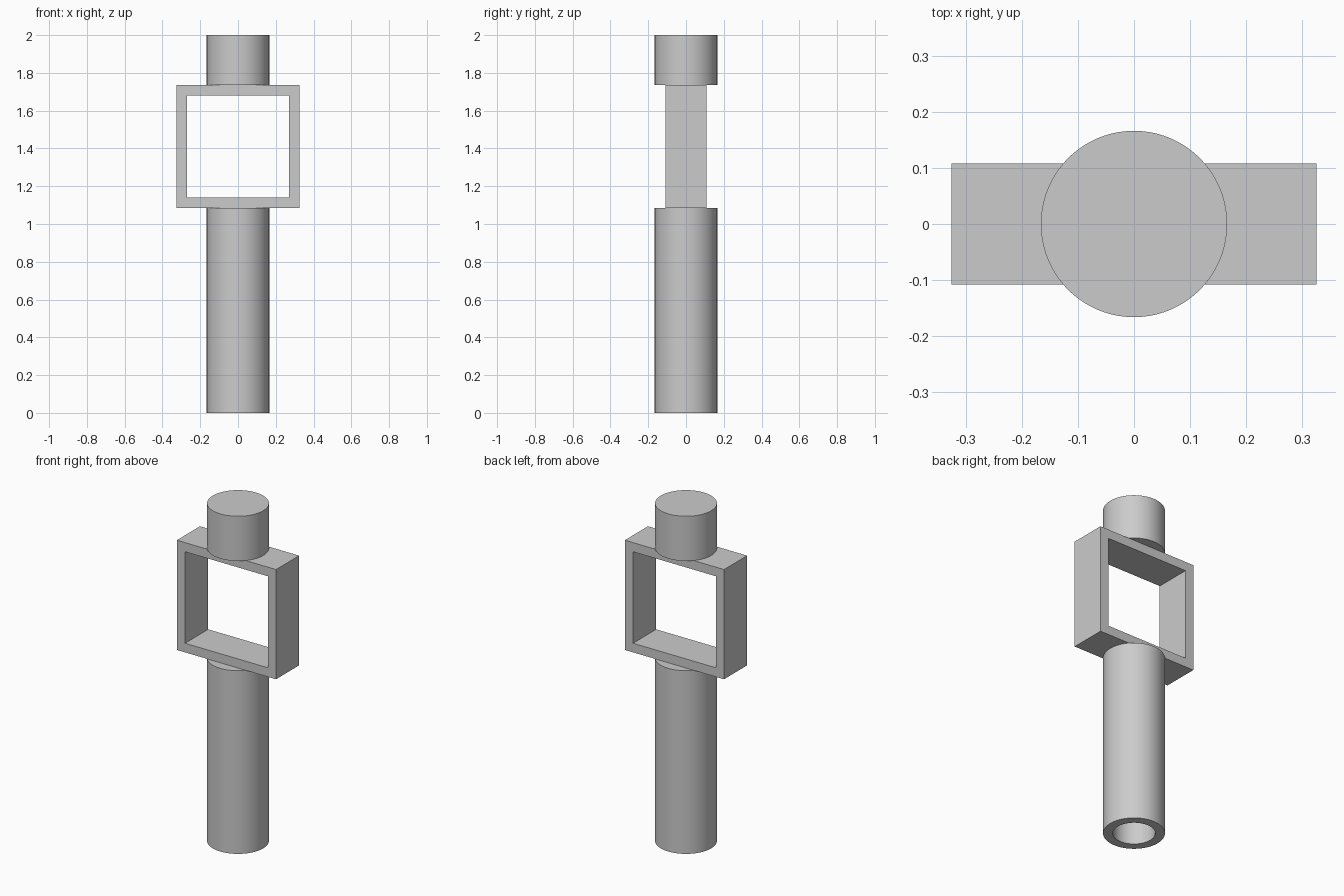
import bpy, bmesh, math

if "Cube" in bpy.data.objects:
    bpy.data.objects.remove(bpy.data.objects["Cube"], do_unlink=True)

GREY = (0.6, 0.6, 0.6, 1)
grey = bpy.data.materials.new("plain grey")
grey.use_nodes = True
grey.diffuse_color = GREY
grey.node_tree.nodes["Principled BSDF"].inputs["Base Color"].default_value = GREY

RADIUS, BORE, WALL = 0.166, 0.114, 0.054
FRAME_LOW, FRAME_HIGH, TOP = 1.085, 1.735, 2.0
HALF_WIDTH, HALF_DEPTH = 0.325, 0.108


def finish(name, bm, smooth=False):
    bmesh.ops.recalc_face_normals(bm, faces=bm.faces[:])
    mesh = bpy.data.meshes.new(name)
    bm.to_mesh(mesh)
    bm.free()
    mesh.materials.append(grey)
    obj = bpy.data.objects.new(name, mesh)
    bpy.context.collection.objects.link(obj)
    if smooth:
        bpy.ops.object.select_all(action="DESELECT")
        obj.select_set(True)
        bpy.context.view_layer.objects.active = obj
        bpy.ops.object.shade_smooth_by_angle(angle=math.radians(30))
    return obj


def lathe(name, profile):
    """Turn a (radius, height) profile around the z axis."""
    bm = bmesh.new()
    verts = [bm.verts.new((r, 0, z)) for r, z in profile]
    edges = [bm.edges.new(pair) for pair in zip(verts, verts[1:])]
    bmesh.ops.spin(bm, geom=verts + edges, cent=(0, 0, 0), axis=(0, 0, 1),
                   angle=math.tau, steps=96, use_merge=True)
    bmesh.ops.remove_doubles(bm, verts=bm.verts[:], dist=0.0001)
    return finish(name, bm, smooth=True)


# Long handle, bored out from below
bore_end = FRAME_LOW - WALL
lathe("handle_tube", [(0, bore_end), (BORE, bore_end), (BORE, 0), (RADIUS, 0),
                      (RADIUS, FRAME_LOW), (0, FRAME_LOW)])

# Solid cap above the frame
lathe("top_cap", [(0, FRAME_HIGH), (RADIUS, FRAME_HIGH), (RADIUS, TOP), (0, TOP)])

# Square frame: an open ring of front faces extruded to the back
bm = bmesh.new()
middle = (FRAME_LOW + FRAME_HIGH) / 2
corners = [(-1, -1), (1, -1), (1, 1), (-1, 1)]
outer, inner = [[bm.verts.new((x * half, -HALF_DEPTH, middle + z * half)) for x, z in corners]
                for half in (HALF_WIDTH, HALF_WIDTH - WALL)]
ring = [bm.faces.new((outer[i], outer[i - 1], inner[i - 1], inner[i])) for i in range(4)]
back = bmesh.ops.extrude_face_region(bm, geom=ring, use_keep_orig=True)["geom"]
bmesh.ops.translate(bm, vec=(0, 2 * HALF_DEPTH, 0),
                    verts=[v for v in back if isinstance(v, bmesh.types.BMVert)])
finish("square_frame", bm)
